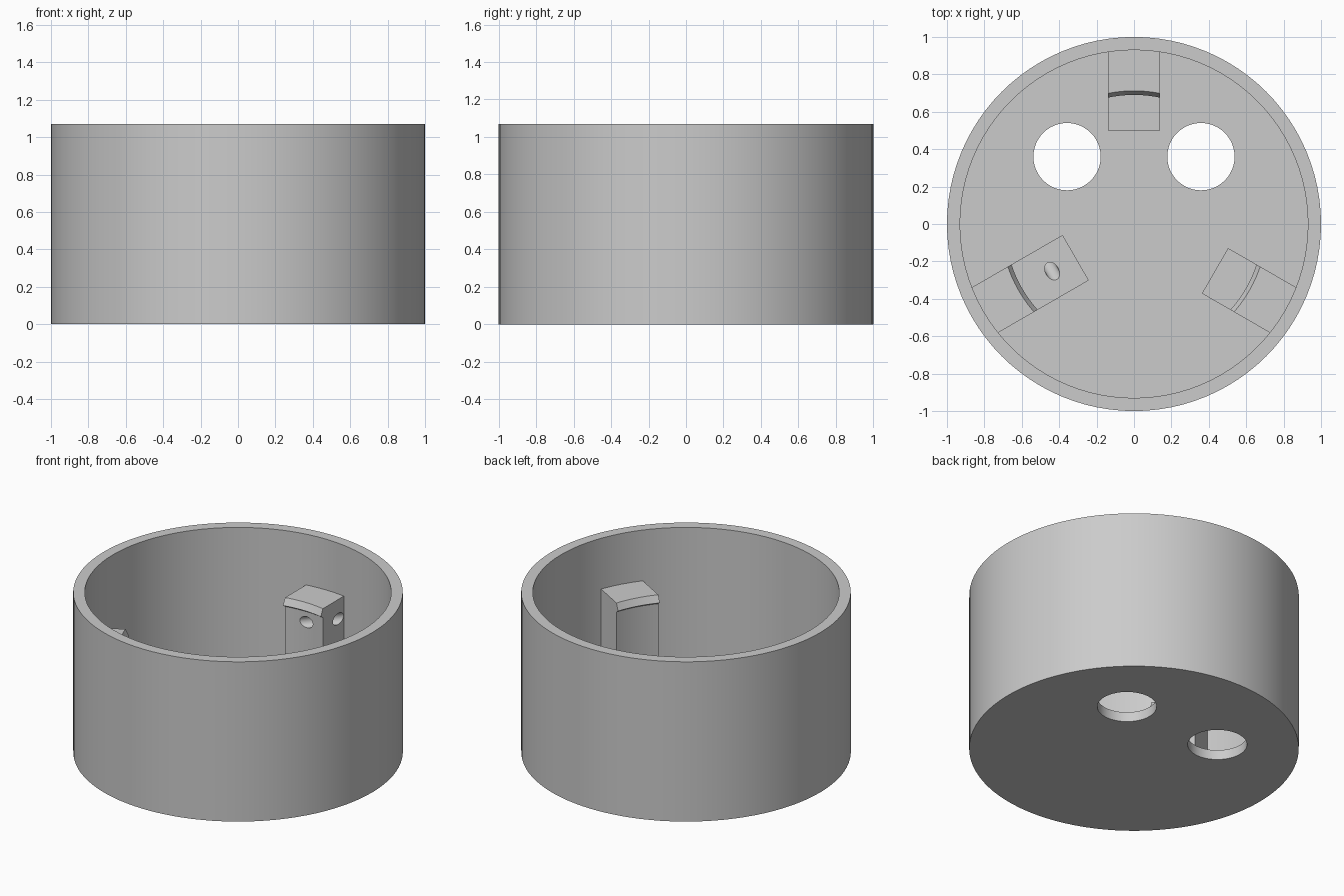
import bpy, bmesh, math
from mathutils import Vector, Matrix

if "Cube" in bpy.data.objects:
    bpy.data.objects.remove(bpy.data.objects["Cube"], do_unlink=True)

HEIGHT, INNER, FLOOR = 1.07, 0.93, 0.065
HALF_WIDTH, LEDGE, TOP = 0.14, 0.27, 0.73

gray = bpy.data.materials.new("plain_gray")
gray.use_nodes = True
color = (0.6, 0.6, 0.6, 1)
gray.diffuse_color = color
gray.node_tree.nodes["Principled BSDF"].inputs["Base Color"].default_value = color


def make_object(name, bm):
    bmesh.ops.recalc_face_normals(bm, faces=bm.faces)
    mesh = bpy.data.meshes.new(name)
    bm.to_mesh(mesh)
    bm.free()
    mesh.materials.append(gray)
    obj = bpy.data.objects.new(name, mesh)
    bpy.context.collection.objects.link(obj)
    return obj


def rod(name, start, end, radius, sides=40):
    """Cylinder running from start to end."""
    start, end = Vector(start), Vector(end)
    axis = end - start
    turn = axis.to_track_quat('Z', 'Y').to_matrix().to_4x4()
    bm = bmesh.new()
    bmesh.ops.create_cone(bm, cap_ends=True, segments=sides, radius1=radius,
                          radius2=radius, depth=axis.length,
                          matrix=Matrix.Translation((start + end) / 2) @ turn)
    return make_object(name, bm)


def cut(obj, cutter):
    """Drill the cutter out of the object and drop the cutter."""
    cutter.hide_render = True
    mod = obj.modifiers.new("cut", 'BOOLEAN')
    mod.operation, mod.solver, mod.object = 'DIFFERENCE', 'EXACT', cutter
    graph = bpy.context.evaluated_depsgraph_get()
    mesh = bpy.data.meshes.new_from_object(obj.evaluated_get(graph))
    obj.modifiers.clear()
    obj.data = mesh
    bpy.data.objects.remove(cutter, do_unlink=True)


def smooth(obj):
    bpy.ops.object.select_all(action='DESELECT')
    obj.select_set(True)
    bpy.context.view_layer.objects.active = obj
    bpy.ops.object.shade_smooth_by_angle(angle=math.radians(25))


def clip(name, front, steps=12):
    """Ledge and upright with a snap lip, built along +y: (radius, z, curved)."""
    profile = [(front, FLOOR - 0.02, False), (front, LEDGE, False),
               (0.712, LEDGE, True), (0.712, 0.67, True), (0.69, 0.685, True),
               (0.712, TOP, True), (0.945, TOP, True), (0.945, FLOOR - 0.02, True)]
    bm = bmesh.new()
    rows = []
    for i in range(steps + 1):
        x = HALF_WIDTH * (2 * i / steps - 1)
        rows.append([bm.verts.new((x, math.sqrt(r * r - x * x) if curved else r, z))
                     for r, z, curved in profile])
    count = len(profile)
    for a, b in zip(rows, rows[1:]):
        for j in range(count):
            k = (j + 1) % count
            bm.faces.new((a[j], a[k], b[k], b[j]))
    bm.faces.new(rows[0])
    bm.faces.new(rows[-1][::-1])
    return make_object(name, bm)


# Round cup with a hollow inside and two holes in its floor
cup = rod("cup", (0, 0, 0), (0, 0, HEIGHT), 1, 96)
cut(cup, rod("hollow_cutter", (0, 0, FLOOR), (0, 0, HEIGHT + 0.2), INNER, 96))
for side in (-1, 1):
    x = side * 0.358
    cut(cup, rod("floor_hole_cutter", (x, 0.36, -0.1), (x, 0.36, 0.2), 0.18, 48))
smooth(cup)

# Three snap clips around the wall
back = clip("back_clip", 0.5)
left = clip("left_clip", 0.5)
right = clip("right_clip", 0.36)

# Slanting wire holes: one through the back upright, one through a ledge
cut(back, rod("upright_hole_cutter", (-0.07, 0.62, 0.6), (0.21, 0.94, 0.6), 0.037, 24))
cut(right, rod("ledge_hole_cutter", (-0.1, 0.505, LEDGE + 0.1),
               (0.2, 0.505, LEDGE - 0.2), 0.036, 24))

for obj, angle in ((back, 0), (left, -120), (right, 120)):
    obj.data.transform(Matrix.Rotation(math.radians(angle), 4, 'Z'))
    smooth(obj)
